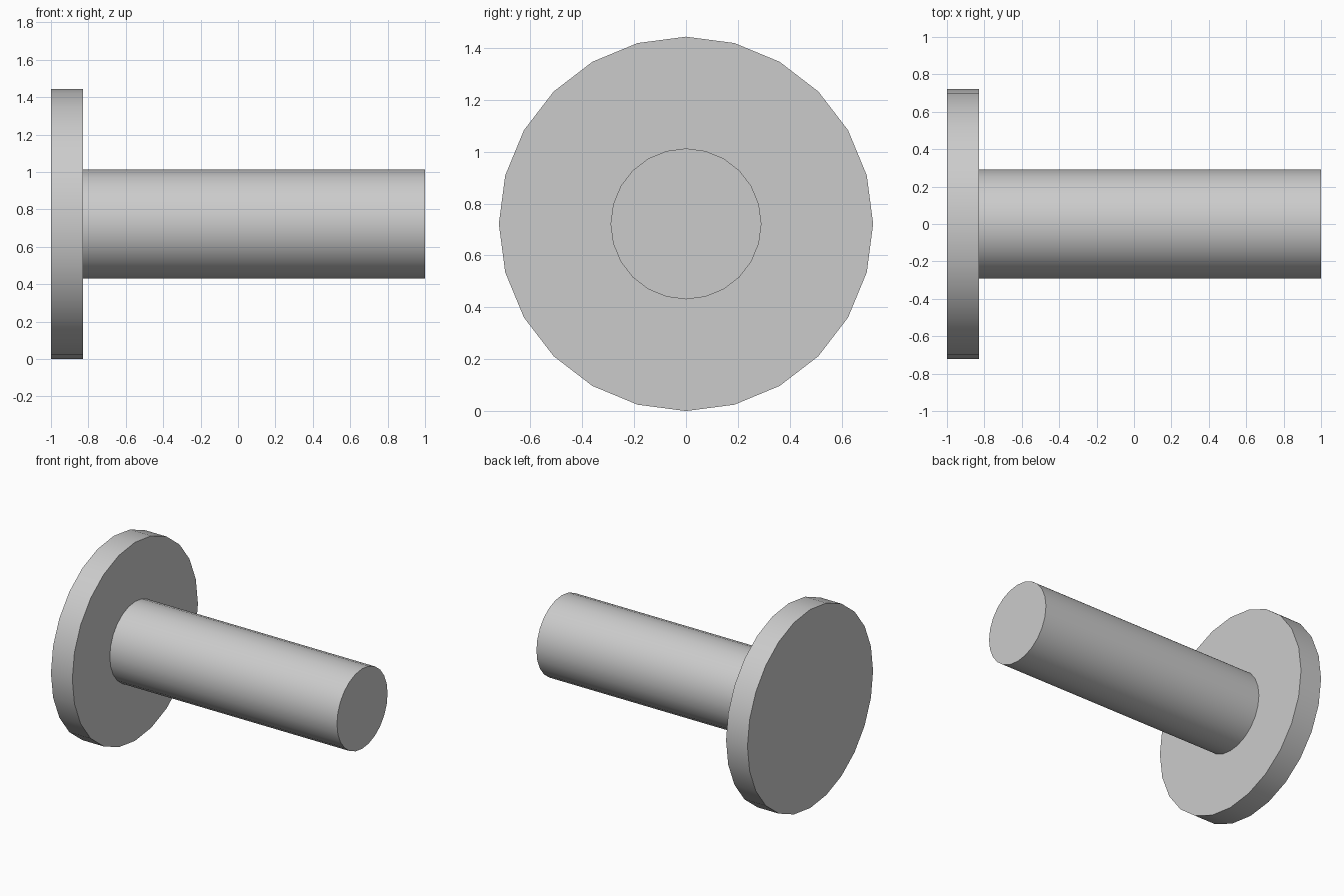
import bpy, bmesh
from math import sin, cos, tau, radians

if "Cube" in bpy.data.objects:
    bpy.data.objects.remove(bpy.data.objects["Cube"])

SIDES = 24
FLANGE_R, SHAFT_R = 0.722, 0.291
FLANGE_X = -0.828
AXIS_Z = FLANGE_R

# Flange and shaft turned as one solid from an (x, radius) profile
profile = [(-1, FLANGE_R), (FLANGE_X, FLANGE_R), (FLANGE_X, SHAFT_R), (1, SHAFT_R)]

bm = bmesh.new()
rings = [[bm.verts.new((x, r * cos(tau * i / SIDES), AXIS_Z + r * sin(tau * i / SIDES)))
          for i in range(SIDES)] for x, r in profile]
for a, b in zip(rings, rings[1:]):
    for i in range(SIDES):
        j = (i + 1) % SIDES
        bm.faces.new((a[i], a[j], b[j], b[i]))

# End caps
bm.faces.new(rings[0])
bm.faces.new(rings[-1])
bmesh.ops.recalc_face_normals(bm, faces=bm.faces)

mesh = bpy.data.meshes.new("flanged_shaft")
bm.to_mesh(mesh)
bm.free()
obj = bpy.data.objects.new("flanged_shaft", mesh)
bpy.context.collection.objects.link(obj)

# Smooth round walls, crisp rims
bpy.context.view_layer.objects.active = obj
obj.select_set(True)
bpy.ops.object.shade_smooth_by_angle(angle=radians(30))
